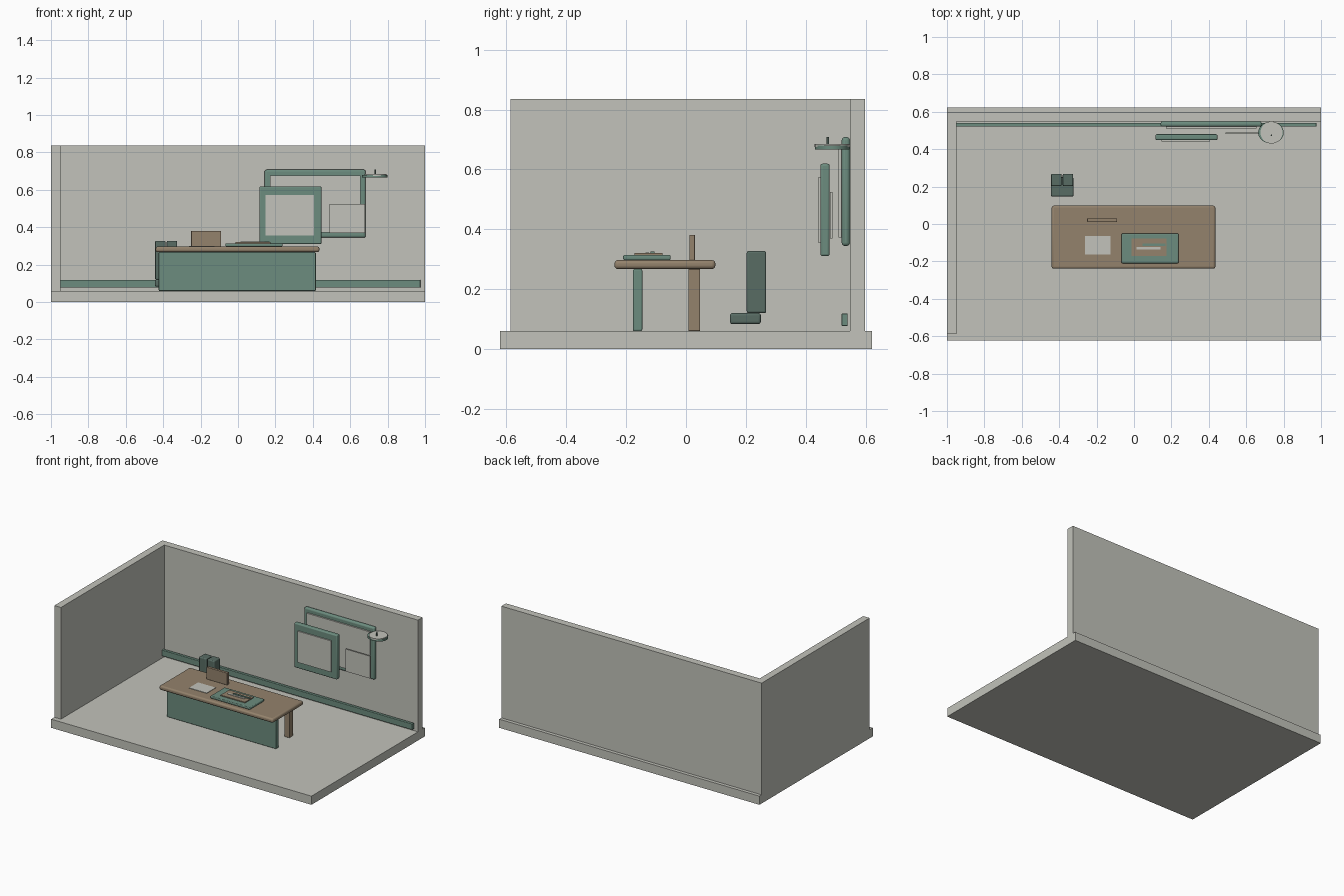
import bpy

cube = bpy.data.objects.get("Cube")
if cube:
    bpy.data.objects.remove(cube, do_unlink=True)


def material(name, rgb):
    m = bpy.data.materials.new(name)
    m.use_nodes = True
    m.diffuse_color = (*rgb, 1)
    m.node_tree.nodes["Principled BSDF"].inputs["Base Color"].default_value = (*rgb, 1)
    return m


PALE = material("pale_grey", (0.54, 0.545, 0.495))
GREEN = material("sage_green", (0.15, 0.262, 0.21))
BROWN = material("tan_wood", (0.295, 0.224, 0.15))
DARK = material("dark_green", (0.098, 0.15, 0.127))


def finish(obj, name, mat, bevel):
    obj.name = name
    obj.data.materials.append(mat)
    if bevel:
        mod = obj.modifiers.new("rounded_edges", "BEVEL")
        mod.width = bevel
        mod.segments = 3
        bpy.ops.object.shade_smooth_by_angle()
    return obj


def box(name, mat, x, y, z, bevel=0):
    """Box given by its (min, max) range on each axis."""
    bpy.ops.mesh.primitive_cube_add(size=1, location=[sum(r) / 2 for r in (x, y, z)])
    obj = bpy.context.object
    obj.scale = [r[1] - r[0] for r in (x, y, z)]
    bpy.ops.object.transform_apply(location=False, rotation=False, scale=True)
    return finish(obj, name, mat, bevel)


def disc(name, mat, x, y, radius, z, sides=32):
    bpy.ops.mesh.primitive_cylinder_add(vertices=sides, radius=radius, depth=z[1] - z[0],
                                        location=(x, y, sum(z) / 2))
    bpy.ops.object.shade_smooth_by_angle()
    return finish(bpy.context.object, name, mat, 0)


# Room shell
box("floor", PALE, (-1, 1), (-0.622, 0.622), (0, 0.06))
box("back_wall", PALE, (-1, 1), (0.548, 0.598), (0.06, 0.836))
box("side_wall", PALE, (-1, -0.95), (-0.587, 0.548), (0.06, 0.836))
box("wall_rail", GREEN, (-0.95, 0.975), (0.52, 0.54), (0.077, 0.118), 0.002)

# Desk
box("desk_top", BROWN, (-0.44, 0.435), (-0.239, 0.098), (0.267, 0.297), 0.011)
box("desk_front_panel", GREEN, (-0.424, 0.416), (-0.177, -0.146), (0.06, 0.267), 0.005)
for side, cx in (("left", 0.37), ("right", -0.37)):
    box(side + "_desk_leg", BROWN, (cx - 0.019, cx + 0.019), (0.008, 0.047), (0.06, 0.267), 0.002)

# Things on the desk
box("desk_screen", BROWN, (-0.25, -0.09), (0.011, 0.03), (0.297, 0.381), 0.002)
box("paper", PALE, (-0.262, -0.126), (-0.163, -0.064), (0.297, 0.3))
box("desk_pad", GREEN, (-0.067, 0.238), (-0.21, -0.051), (0.297, 0.314), 0.005)
box("pad_plate", BROWN, (-0.013, 0.174), (-0.172, -0.078), (0.314, 0.32))
box("pad_green_strip", GREEN, (0.045, 0.168), (-0.118, -0.105), (0.32, 0.325))
box("pad_pale_strip", PALE, (0.013, 0.142), (-0.136, -0.123), (0.32, 0.323))

# Chair
box("chair_seat", DARK, (-0.444, -0.323), (0.147, 0.25), (0.083, 0.12), 0.008)
for side, x in (("right", (-0.443, -0.387)), ("left", (-0.381, -0.325))):
    box(side + "_chair_back", DARK, x, (0.203, 0.268), (0.12, 0.327), 0.006)

# Wall boards and sheet
box("large_board", GREEN, (0.142, 0.683), (0.52, 0.548), (0.344, 0.708), 0.011)
box("large_board_panel", PALE, (0.17, 0.656), (0.51, 0.52), (0.372, 0.677))
box("small_board", GREEN, (0.115, 0.446), (0.449, 0.48), (0.31, 0.619), 0.007)
box("small_board_panel", PALE, (0.148, 0.405), (0.441, 0.449), (0.356, 0.573))
box("pinned_sheet", PALE, (0.49, 0.678), (0.482, 0.49), (0.369, 0.524))

# Round wall shelf with a pin
disc("round_shelf", GREEN, 0.732, 0.489, 0.058, (0.667, 0.68)).scale = (1.18, 1, 1)
disc("shelf_disc", PALE, 0.735, 0.489, 0.059, (0.675, 0.685))
disc("shelf_pin", DARK, 0.735, 0.474, 0.004, (0.685, 0.708), 12)
